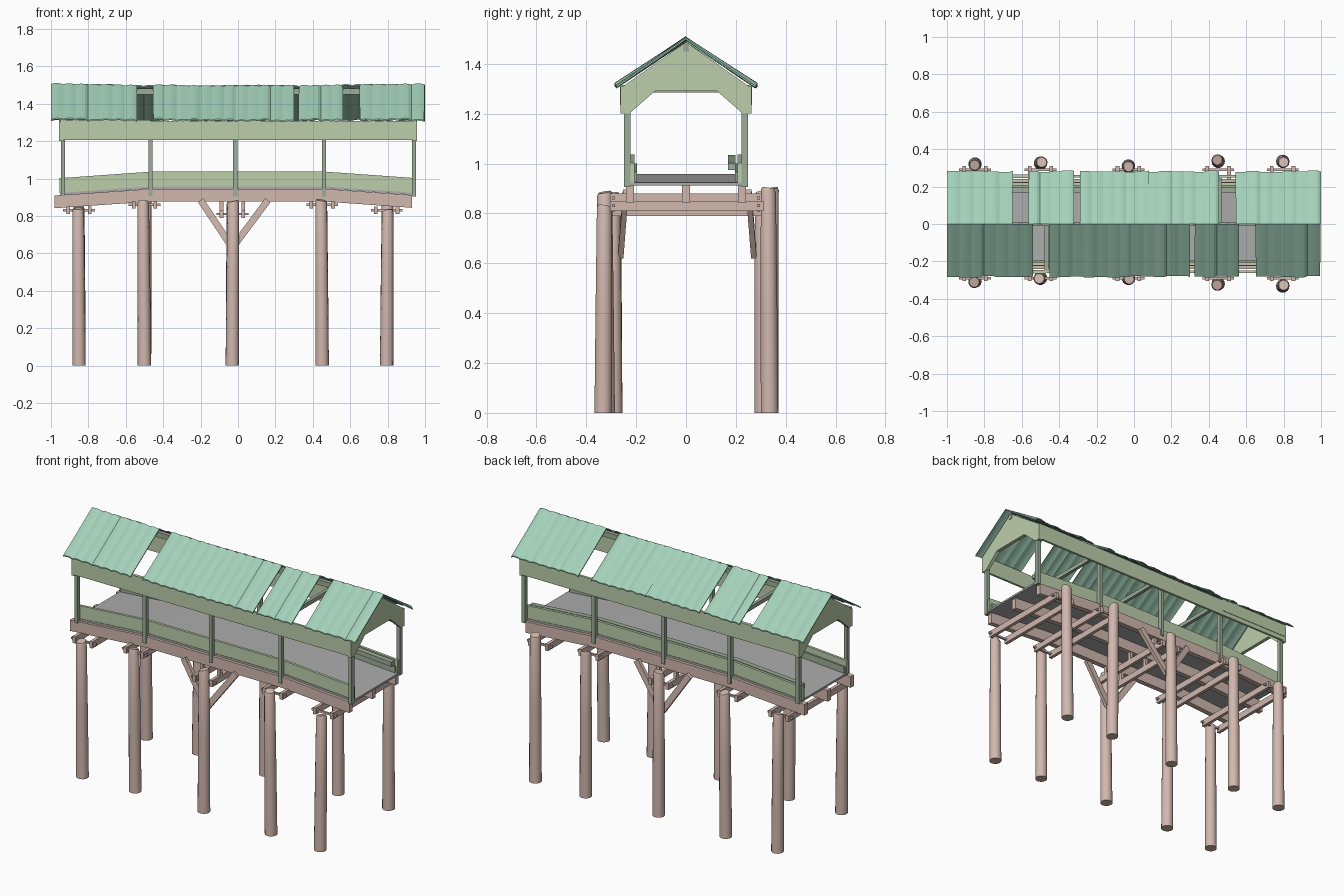
import bpy, bmesh, math, random
from mathutils import Vector

if "Cube" in bpy.data.objects:
    bpy.data.objects.remove(bpy.data.objects["Cube"])
random.seed(4)


def material(name, r, g, b):
    m = bpy.data.materials.new(name)
    m.diffuse_color = [((c / 255 + 0.055) / 1.055) ** 2.4 for c in (r, g, b)] + [1]
    m.use_nodes = True
    m.node_tree.nodes["Principled BSDF"].inputs["Base Color"].default_value = m.diffuse_color
    return m


WOOD = material("pinkish wood", 209, 184, 174)
ROOF = material("roof green", 163, 208, 185)
BOARD = material("pale green paint", 188, 206, 170)
POST = material("grey green paint", 157, 173, 152)
DECK = material("deck grey", 172, 172, 172)


def finish(name, bm, mat):
    bmesh.ops.recalc_face_normals(bm, faces=bm.faces)
    me = bpy.data.meshes.new(name)
    bm.to_mesh(me)
    bm.free()
    me.materials.append(mat)
    ob = bpy.data.objects.new(name, me)
    bpy.context.collection.objects.link(ob)
    return ob


def loft(name, rings, mat):
    """Skin a list of closed rings and cap both ends."""
    bm = bmesh.new()
    rows = [[bm.verts.new(p) for p in ring] for ring in rings]
    n = len(rows[0])
    for a, b in zip(rows, rows[1:]):
        for i in range(n):
            j = (i + 1) % n
            bm.faces.new((a[i], a[j], b[j], b[i]))
    bm.faces.new(rows[0])
    bm.faces.new(rows[-1])
    return finish(name, bm, mat)


def box(name, x0, x1, y0, y1, z0, z1, mat):
    return loft(name, [[(x, y0, z0), (x, y1, z0), (x, y1, z1), (x, y0, z1)] for x in (x0, x1)], mat)


def camber(x):
    """Rise of the walkway: flat in the middle, sloping to the ends."""
    return 0.035 * min(1, max(0, (0.96 - abs(x)) / 0.49))


def cambered(name, x0, x1, y0, y1, z0, z1, mat):
    rings = []
    for x in (x0, -0.47, 0.47, x1):
        c = camber(x)
        rings.append([(x, y0, z0 + c), (x, y1, z0 + c), (x, y1, z1 + c), (x, y0, z1 + c)])
    return loft(name, rings, mat)


def strut(name, a, b, wide, deep, mat):
    """Square timber between two points lying in an xz plane."""
    a, b = Vector(a), Vector(b)
    d = (b - a).normalized()
    s = Vector((d.z, 0, -d.x)) * wide / 2
    t = Vector((0, deep / 2, 0))
    return loft(name, [[p - s - t, p + s - t, p + s + t, p - s + t] for p in (a, b)], mat)


def pile(name, x, y, top):
    """Round log, slightly tapered and leaning, with a worn uneven top."""
    dx, dy = random.uniform(-.008, .008), random.uniform(-.008, .008)
    rings = []
    for k, r in ((0, .036), (.5, .034), (.985, .031), (1, .026)):
        ring = []
        for i in range(14):
            a = i * math.tau / 14
            z = top * k + (0.006 * math.cos(a + x * 9) if k > .9 else 0)
            ring.append((x + dx * k + r * math.cos(a), y + dy * k + r * math.sin(a), z))
        rings.append(ring)
    ob = loft(name, rings, WOOD)
    for p in ob.data.polygons:
        p.use_smooth = len(p.vertices) == 4
    ob.data.set_sharp_from_angle(angle=math.radians(35))


# Piles, paired cross beams and the bolts through them
bents = [(-.85, -.305, .84, .32, .85, .81), (-.50, -.29, .88, .325, .89, .84),
         (-.03, -.29, .88, .31, .885, .79), (.45, -.32, .885, .335, .90, .84),
         (.795, -.332, .83, .335, .90, .81)]
for i, (x, yf, tf, yb, tb, zb) in enumerate(bents):
    pile(f"front_pile_{i}", x, yf, tf)
    pile(f"back_pile_{i}", x, yb, tb)
    for s in (-1, 1):
        box(f"cross_beam_{i}_{s}", x + s * .058 - .01, x + s * .058 + .01, -.305, .31, zb, zb + .04, WOOD)
        box(f"bolt_{i}_{s}", x - .085, x + .085, s * .29 - .006, s * .29 + .006, zb + .015, zb + .027, WOOD)
# Packing between the low middle cross beams and the joists
for s in (-1, 1):
    for y in (-.22, 0, .22):
        box("packing_block", -.03 + s * .058 - .01, -.03 + s * .058 + .01, y - .012, y + .012, .83, .885, WOOD)

# Long joists and V braces on the middle piles
for y in (-.225, -.0, .225):
    cambered("joist", -.98, .93, y - .016, y + .016, .842, .91, WOOD)
for y in (-.262, .272):
    for dx in (-.17, .19):
        strut("brace", (-.03, y, .63), (-.03 + dx, y - math.copysign(.02, y), .885), .036, .022, WOOD)

# Deck and side boards
cambered("deck", -.95, .95, -.225, .225, .911, .923, DECK)
for s, side in ((-1, "front"), (1, "back")):
    a, b = sorted((s * .222, s * .206))
    cambered(f"{side}_curb_board", -.955, .945, a, b, .922, 1.002, BOARD)
    a, b = sorted((s * .206, s * .196))
    cambered(f"{side}_curb_batten", -.945, .935, a, b, .925, .965, POST)
cambered("back_inner_rail", -.93, .93, .168, .198, .972, 1.0, POST)

# Posts and eave boards
post_x = (-.935, -.468, -.015, .46, .94)
for s, side in ((-1, "front"), (1, "back")):
    yc = s * .235
    for i, x in enumerate(post_x):
        box(f"{side}_post_{i}", x - .011, x + .011, yc - .013, yc + .013, .905, 1.305, POST)
    a, b = sorted((s * .248, s * .262))
    box(f"{side}_eave_board", -.47, .955, a, b, 1.207, 1.308, BOARD)
    box(f"{side}_eave_board_upper", -.95, -.468, a - .003, b + .003, 1.235, 1.314, BOARD)
    box(f"{side}_eave_board_lower", -.955, -.47, a, b, 1.207, 1.235, BOARD)
for x in post_x[1:-1]:
    box("tie_beam", x - .01, x + .01, -.245, .245, 1.285, 1.31, POST)

# Gable frames with a chamfered opening
half = [(.262, 1.2), (.228, 1.2), (.125, 1.29)]
outline = [(-y, z) for y, z in half] + [(y, z) for y, z in reversed(half)]
outline += [(.262, 1.303), (0, 1.487), (-.262, 1.303)]
for x in (-.945, .945):
    loft("gable", [[(x - .011, y, z) for y, z in outline], [(x + .011, y, z) for y, z in outline]], BOARD)
box("ridge_beam", -.96, .96, -.012, .012, 1.45, 1.482, POST)


# Corrugated roof sheets, some missing
def sheet(name, x0, x1, s):
    pleats = max(3, round((x1 - x0) / .065))
    n, tilt, rings = pleats * 4, random.uniform(-.006, .006), []
    jitter = 0
    for i in range(n + 1):
        t = i / n
        if i % 4 == 0:
            jitter = random.uniform(-.004, .004)
        x = x0 + (x1 - x0) * t
        up = .006 * math.sin(math.pi * (i % 4) / 4) + tilt * (t - .5)
        top = 1.494 + .011 * x * x + up
        low = 1.312 + .004 * x * x + up + jitter
        skew = random.uniform(-.003, .003) if i in (0, n) else 0
        ye = s * (.282 + jitter)
        rings.append([(x, 0, top - .007), (x + skew, ye, low - .007), (x + skew, ye, low), (x, 0, top)])
    ob = loft(name, rings, ROOF)
    for p in ob.data.polygons:
        p.use_smooth = True
    ob.data.set_sharp_from_angle(angle=math.radians(14))


for x0, x1 in ((-1, -.54), (-.455, -.075), (-.075, .30), (.325, .56), (.65, .997)):
    sheet("front_roof_sheet", x0, x1, -1)
for x0, x1 in ((-.997, -.65), (-.565, -.32), (-.29, .08), (.08, .455), (.545, 1)):
    sheet("back_roof_sheet", x0, x1, 1)
